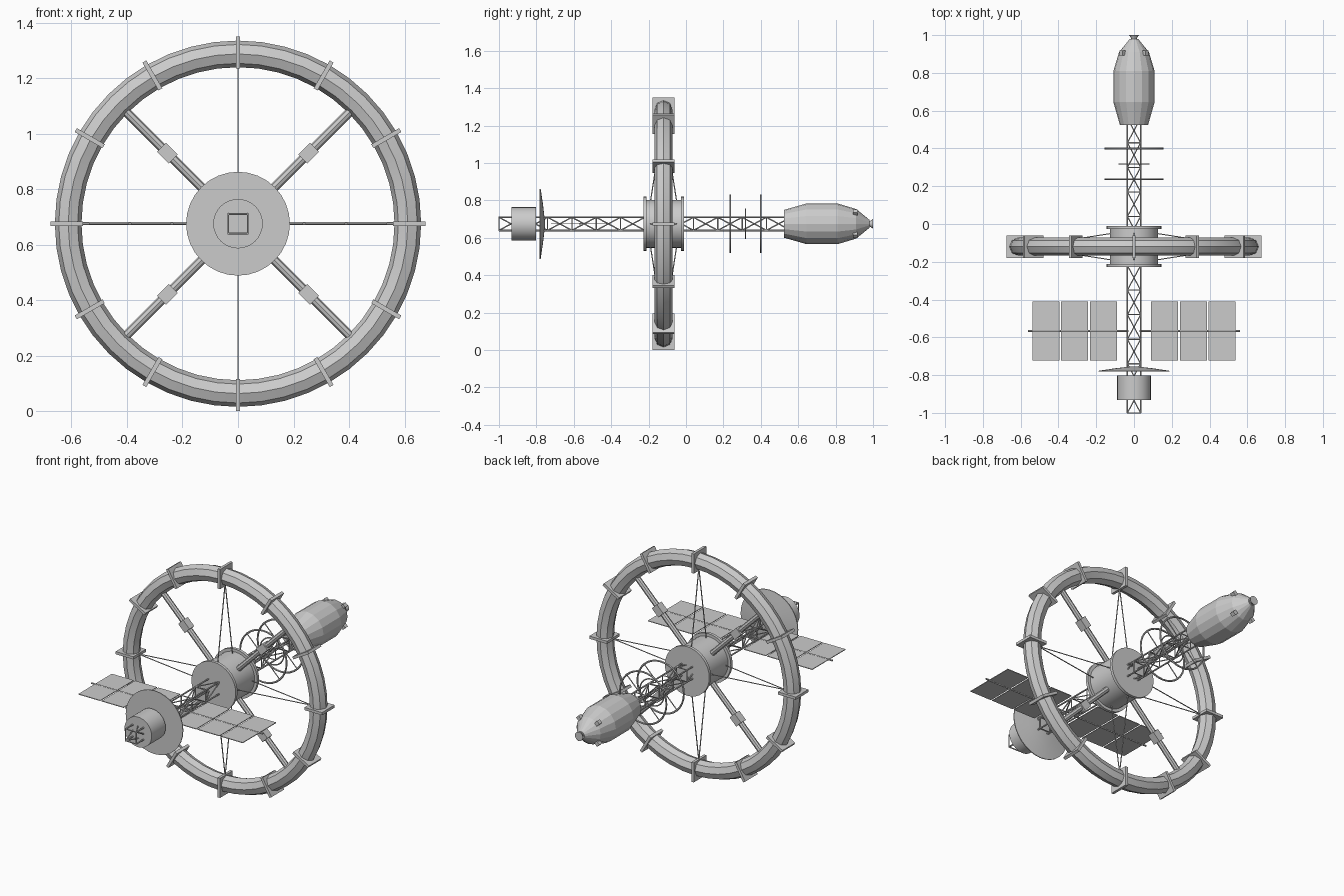
import bpy, bmesh, math
from mathutils import Vector, Matrix

cube = bpy.data.objects.get("Cube")
if cube:
    bpy.data.objects.remove(cube)

AXIS_Z = 0.675
RING_Y = -0.12
CENTRE = Vector((0, RING_Y, AXIS_Z))

GREY = (0.6, 0.6, 0.6, 1)
grey = bpy.data.materials.new("hull_grey")
grey.use_nodes = True
grey.diffuse_color = GREY
grey.node_tree.nodes["Principled BSDF"].inputs["Base Color"].default_value = GREY


def finish(name, bm, smooth=None):
    bmesh.ops.recalc_face_normals(bm, faces=bm.faces)
    mesh = bpy.data.meshes.new(name)
    bm.to_mesh(mesh)
    bm.free()
    mesh.materials.append(grey)
    obj = bpy.data.objects.new(name, mesh)
    bpy.context.collection.objects.link(obj)
    if smooth:
        bpy.ops.object.select_all(action="DESELECT")
        obj.select_set(True)
        bpy.context.view_layer.objects.active = obj
        bpy.ops.object.shade_smooth_by_angle(angle=math.radians(smooth))
    return obj


def rod(bm, a, b, r, sides=6):
    a, b = Vector(a), Vector(b)
    turn = (b - a).to_track_quat("Z", "Y").to_matrix().to_4x4()
    bmesh.ops.create_cone(bm, cap_ends=True, segments=sides, radius1=r, radius2=r,
                          depth=(b - a).length,
                          matrix=Matrix.Translation((a + b) / 2) @ turn)


def box(bm, centre, size, turn=Matrix.Identity(4)):
    bmesh.ops.create_cube(bm, size=1, matrix=Matrix.Translation(centre) @ turn
                          @ Matrix.Diagonal((*size, 1)))


def lathe(name, profile, sides, smooth=None):
    """Solid of revolution about the station axis from (y, radius) pairs."""
    bm = bmesh.new()
    loops = []
    for y, r in profile:
        loops.append([bm.verts.new((r * math.sin(t), y, AXIS_Z + r * math.cos(t)))
                      for t in (math.tau * i / sides for i in range(sides))])
    for p, q in zip(loops, loops[1:]):
        for i in range(sides):
            j = (i + 1) % sides
            bm.faces.new((p[i], p[j], q[j], q[i]))
    bm.faces.new(loops[0])
    bm.faces.new(loops[-1])
    return finish(name, bm, smooth)


def torus(name, y, major, minor, segments, sides):
    bm = bmesh.new()
    grid = []
    for i in range(segments):
        t = math.tau * i / segments
        row = []
        for k in range(sides):
            p = math.tau * k / sides
            r = major + minor * math.cos(p)
            row.append(bm.verts.new((r * math.sin(t), y + minor * math.sin(p),
                                     AXIS_Z + r * math.cos(t))))
        grid.append(row)
    for i in range(segments):
        a, b = grid[i], grid[(i + 1) % segments]
        for k in range(sides):
            m = (k + 1) % sides
            bm.faces.new((a[k], a[m], b[m], b[k]))
    return finish(name, bm, 30)


def radial(degrees):
    t = math.radians(degrees)
    return Vector((math.sin(t), 0, math.cos(t))), Matrix.Rotation(t, 4, "Y")


# Habitat ring with square collars
torus("habitat_ring", RING_Y, 0.612, 0.048, 48, 8)
bm = bmesh.new()
for i in range(12):
    out, turn = radial(30 * i)
    box(bm, CENTRE + out * 0.617, (0.016, 0.118, 0.116), turn)
finish("ring_collars", bm)

# Hub drum with end flanges
lathe("hub", [(-0.228, 0.145), (-0.211, 0.145), (-0.211, 0.128),
              (-0.027, 0.128), (-0.027, 0.145), (-0.01, 0.145)], 32, 30)

# Diagonal access spokes with a junction box halfway
bm = bmesh.new()
for i in range(4):
    out, turn = radial(45 + 90 * i)
    rod(bm, CENTRE + out * 0.11, CENTRE + out * 0.58, 0.016, 8)
    box(bm, CENTRE + out * 0.36, (0.045, 0.045, 0.06), turn)
finish("spokes", bm)

# Tension cables, in pairs from the hub ends to the ring
bm = bmesh.new()
for i in range(4):
    out, turn = radial(90 * i)
    for side in (-1, 1):
        rod(bm, CENTRE + out * 0.12 + Vector((0, side * 0.07, 0)),
            CENTRE + out * 0.57, 0.003)
finish("tension_cables", bm)

# Square lattice truss with zigzag bracing
HALF, BAY = 0.035, 0.13
corners = [Vector((sx * HALF, 0, AXIS_Z + sz * HALF))
           for sx, sz in ((-1, -1), (1, -1), (1, 1), (-1, 1))]
bm = bmesh.new()
for c in corners:
    rod(bm, c + Vector((0, -1, 0)), c + Vector((0, 0.56, 0)), 0.0048)
for n in range(13):
    y0 = Vector((0, -1 + n * BAY, 0))
    y1 = y0 + Vector((0, BAY, 0))
    for k in range(4):
        a, b = corners[k], corners[(k + 1) % 4]
        rod(bm, a + y0, b + y0, 0.0035)
        if n < 12:
            if (n + k) % 2:
                a, b = b, a
            rod(bm, a + y0, b + y1, 0.0035)
finish("truss", bm)

# Front tank and shallow dish
lathe("front_tank", [(-0.933, 0.089), (-0.803, 0.089)], 32, 30)
lathe("dish", [(-0.782, 0.187), (-0.777, 0.187), (-0.764, 0.1), (-0.755, 0.02)], 32, 30)

# Solar wings: a spar and three panels on each side
PANEL_Y = -0.567
bm = bmesh.new()
spars = bmesh.new()
for side in (-1, 1):
    rod(spars, (side * 0.03, PANEL_Y, AXIS_Z), (side * 0.56, PANEL_Y, AXIS_Z), 0.0055)
    for n in range(3):
        box(bm, (side * (0.162 + 0.152 * n), PANEL_Y, AXIS_Z), (0.143, 0.312, 0.004))
finish("solar_panels", bm)
finish("solar_spars", spars)

# Hoops around the rear truss, with struts on the large ones
bm = bmesh.new()
for y in (0.237, 0.4):
    torus("large_hoop", y, 0.152, 0.0055, 32, 6)
    for i in range(4):
        out, turn = radial(45 + 90 * i)
        base = Vector((0, y, AXIS_Z))
        rod(bm, base + out * 0.048, base + out * 0.152, 0.003)
finish("hoop_struts", bm)
torus("small_hoop", 0.318, 0.078, 0.004, 24, 6)

# Rear capsule with nozzle and thruster blocks
lathe("capsule", [(0.523, 0.074), (0.645, 0.109), (0.81, 0.109),
                  (0.91, 0.079), (0.98, 0.022)], 16)
lathe("nozzle", [(0.972, 0.014), (0.985, 0.016), (1.0, 0.026)], 16, 30)
bm = bmesh.new()
for i in range(4):
    out, turn = radial(45 + 90 * i)
    box(bm, Vector((0, 0.905, AXIS_Z)) + out * 0.085, (0.022, 0.026, 0.024), turn)
finish("thruster_blocks", bm)
